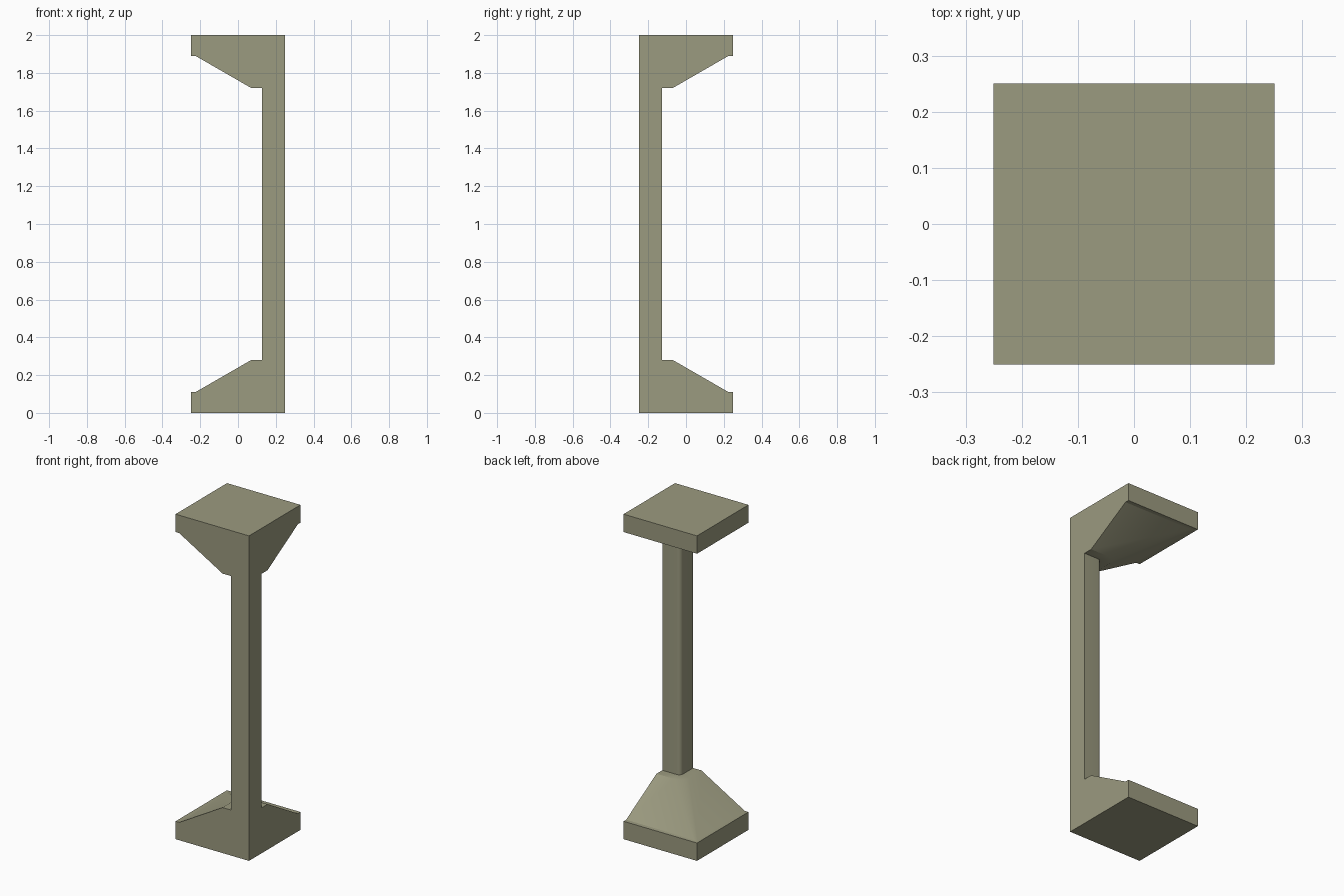
import bpy, bmesh, math

if "Cube" in bpy.data.objects:
    bpy.data.objects.remove(bpy.data.objects["Cube"])

H = 0.25     # half width of the square footprint
SEG = 8      # steps around the inner rounded corner


def ring(bm, size, radius, z):
    """Square section growing out of the (H, -H) corner, inner corner rounded."""
    pts = [(0, 0), (0, size)]
    c = size - radius
    for i in range(SEG + 1):
        a = math.pi / 2 * i / SEG
        pts.append((c + radius * math.sin(a), c + radius * math.cos(a)))
    pts.append((size, 0))
    return [bm.verts.new((H - u, -H + v, z)) for u, v in pts]


# (section size, inner corner radius, height) for the foot, mirrored for the head
foot = [
    (0.50, 0.0, 0.0),       # slab bottom
    (0.50, 0.0, 0.11),      # slab top
    (0.475, 0.012, 0.11),   # ledge
    (0.18, 0.06, 0.28),     # top of the flared part
    (0.123, 0.025, 0.28),   # post
]
sections = foot + [(s, r, 2 - z) for s, r, z in reversed(foot)]

# Loft the whole corner column in one piece
bm = bmesh.new()
rings = [ring(bm, *s) for s in sections]
for a, b in zip(rings, rings[1:]):
    n = len(a)
    for i in range(n):
        j = (i + 1) % n
        bm.faces.new((a[i], a[j], b[j], b[i]))
bm.faces.new(rings[0])
bm.faces.new(rings[-1])
bmesh.ops.remove_doubles(bm, verts=bm.verts, dist=1e-5)
bmesh.ops.dissolve_degenerate(bm, edges=bm.edges, dist=1e-5)
bmesh.ops.recalc_face_normals(bm, faces=bm.faces)

mesh = bpy.data.meshes.new("corner_column")
bm.to_mesh(mesh)
bm.free()
column = bpy.data.objects.new("corner_column", mesh)
bpy.context.collection.objects.link(column)

# Olive stone colour
stone = bpy.data.materials.new("olive_stone")
stone.diffuse_color = (0.33, 0.325, 0.215, 1)
stone.use_nodes = True
stone.node_tree.nodes["Principled BSDF"].inputs["Base Color"].default_value = stone.diffuse_color
mesh.materials.append(stone)

bpy.context.view_layer.objects.active = column
column.select_set(True)
bpy.ops.object.shade_smooth_by_angle(angle=math.radians(28))
